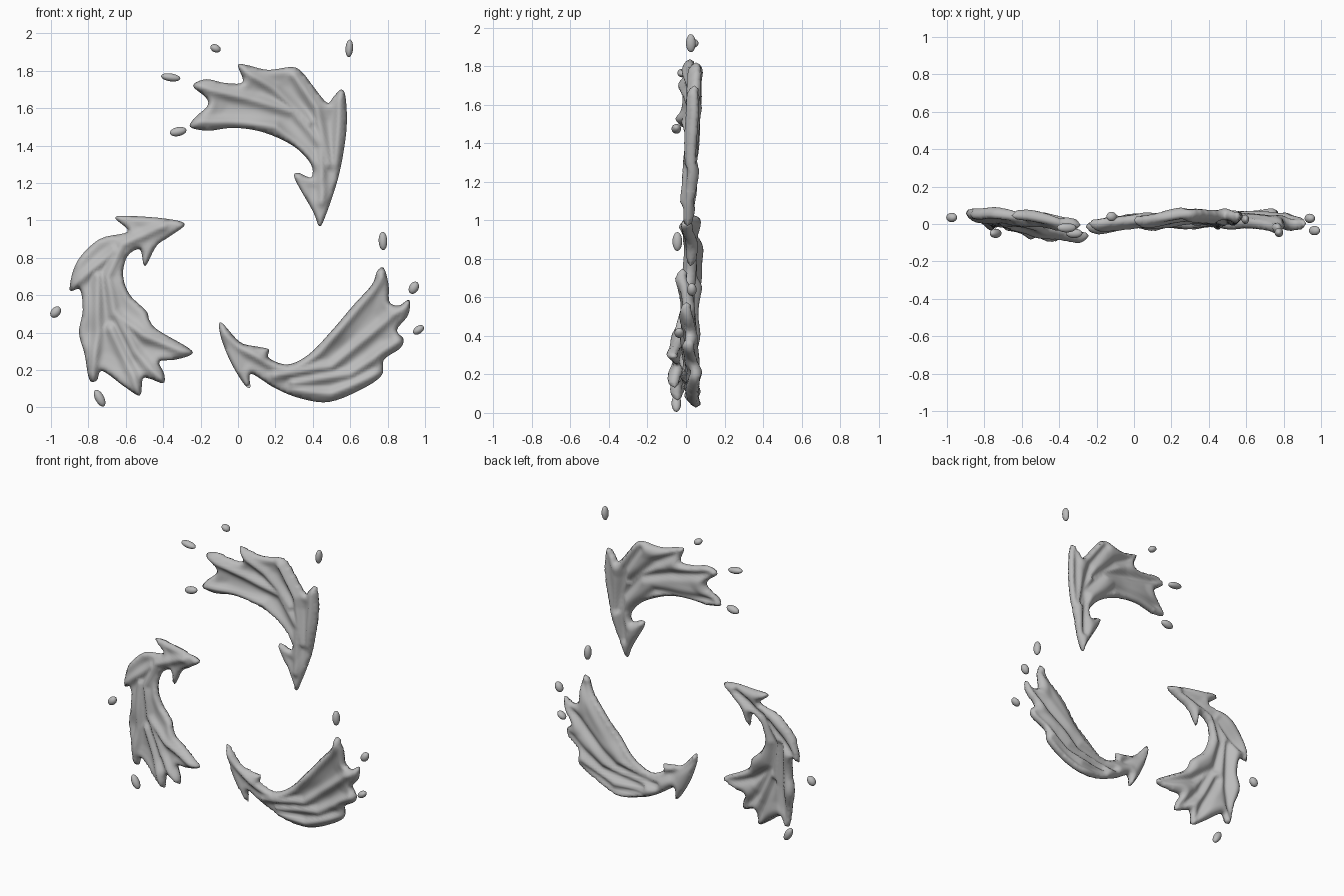
import bpy, bmesh, math
from mathutils import Vector
from mathutils.geometry import delaunay_2d_cdt, intersect_point_line

grey = bpy.data.materials.new("light_grey")
grey.diffuse_color = (0.5, 0.5, 0.5, 1)


def smooth_loop(pts, steps=5):
    """Closed Catmull-Rom curve through the outline points."""
    p = [Vector(q) for q in pts]
    n, out = len(p), []
    for i in range(n):
        a, b, c, d = p[i - 1], p[i], p[(i + 1) % n], p[(i + 2) % n]
        for s in range(steps):
            t = s / steps
            out.append(0.5 * (2 * b + (c - a) * t + (2 * a - 5 * b + 4 * c - d) * t * t
                              + (3 * b - a - 3 * c + d) * t ** 3))
    return out


def seg_dist(p, a, b):
    ab = b - a
    t = max(0, min(1, (p - a).dot(ab) / max(ab.length_squared, 1e-12)))
    return (p - a - ab * t).length


def path_dist(p, path):
    return min(seg_dist(p, a, b) for a, b in zip(path, path[1:]))


def splash(name, outline, depths, ridges, cell=0.014):
    """Thin rounded sheet: outline in x,z; depth anchors x,z,y; raised flow ridges."""
    loop = smooth_loop(outline)
    n = len(loop)
    closed = loop + loop[:1]
    ridges = [[Vector(q) for q in r] for r in ridges]
    xs, zs = [p.x for p in loop], [p.y for p in loop]
    pts = list(loop)
    for j in range(int((max(zs) - min(zs)) / cell) + 1):
        for i in range(int((max(xs) - min(xs)) / cell) + 1):
            q = Vector((min(xs) + (i + 0.5 * (j % 2)) * cell, min(zs) + j * cell))
            if path_dist(q, closed) > 0.007:
                pts.append(q)
    verts, _, faces, *_ = delaunay_2d_cdt(
        pts, [(i, (i + 1) % n) for i in range(n)], [], 1, 1e-5)

    bm = bmesh.new()
    front, back = {}, {}
    for k in {k for f in faces for k in f}:
        p = verts[k]
        d = path_dist(p, closed)
        # Middle depth blended from the anchors, then lifted along ridges
        w = [1 / ((p.x - x) ** 2 + (p.y - z) ** 2 + 0.004) for x, z, _ in depths]
        mid = sum(wi * a[2] for wi, a in zip(w, depths)) / sum(w)
        inner = min(1, d / 0.05)
        lift = max(math.exp(-(path_dist(p, r) / 0.028) ** 2) for r in ridges)
        mid += (0.012 - 0.03 * lift) * inner
        # Round rim, thinner middle
        t = min(1, d / 0.04)
        half = 0.03 * math.sqrt(max(0, 1 - (1 - t) ** 2))
        half -= 0.01 * min(1, max(0, d - 0.04) / 0.06)
        if d < 1e-4:
            front[k] = back[k] = bm.verts.new((p.x, mid, p.y))
        else:
            front[k] = bm.verts.new((p.x, mid - half, p.y))
            back[k] = bm.verts.new((p.x, mid + half, p.y))
    for f in faces:
        bm.faces.new([front[k] for k in f])
        tri = [back[k] for k in reversed(f)]
        if any(back[k] is not front[k] for k in f):
            bm.faces.new(tri)
    bmesh.ops.recalc_face_normals(bm, faces=bm.faces)
    for f in bm.faces:
        f.smooth = True
    me = bpy.data.meshes.new(name)
    bm.to_mesh(me)
    bm.free()
    me.materials.append(grey)
    bpy.context.collection.objects.link(bpy.data.objects.new(name, me))


# Upper splash, sweeping left from its pointed tail
splash("upper_splash", [
    (-.24, 1.72), (-.17, 1.755), (-.07, 1.735), (.025, 1.74), (0, 1.83), (.05, 1.83),
    (.16, 1.805), (.29, 1.82), (.345, 1.79), (.40, 1.72), (.475, 1.63), (.51, 1.66),
    (.55, 1.70), (.575, 1.66), (.58, 1.485), (.54, 1.245), (.47, 1.03), (.435, .97),
    (.40, 1.05), (.305, 1.22), (.32, 1.255), (.39, 1.23), (.39, 1.30), (.30, 1.395),
    (.14, 1.47), (-.02, 1.495), (-.16, 1.48), (-.255, 1.50), (-.23, 1.55),
    (-.165, 1.61), (-.17, 1.655)],
    [(-.23, 1.5, -.02), (-.2, 1.73, 0), (.03, 1.82, .02), (.1, 1.5, .01), (.32, 1.78, .06),
     (.3, 1.6, .06), (.55, 1.6, .045), (.43, 1.0, .005), (.32, 1.23, .01), (.5, 1.3, .035)],
    [[(.45, 1.1), (.45, 1.4), (.3, 1.58), (.1, 1.64), (-.2, 1.71)],
     [(.4, 1.3), (.2, 1.5), (-.22, 1.53)],
     [(.48, 1.3), (.42, 1.6), (.3, 1.78)],
     [(.38, 1.52), (.2, 1.7), (.03, 1.8)],
     [(.53, 1.3), (.55, 1.66)]])

# Left splash, sweeping down from its barbed tip
splash("left_splash", [
    (-.655, 1.01), (-.605, 1.025), (-.39, 1.01), (-.285, .98), (-.365, .915),
    (-.435, .865), (-.485, .77), (-.505, .765), (-.525, .845), (-.59, .81), (-.615, .71),
    (-.58, .605), (-.49, .515), (-.475, .47), (-.43, .415), (-.26, .315), (-.255, .28),
    (-.34, .255), (-.42, .245), (-.395, .18), (-.40, .13), (-.475, .155), (-.51, .15),
    (-.525, .065), (-.605, .11), (-.725, .195), (-.755, .145), (-.795, .15), (-.82, .285),
    (-.85, .40), (-.83, .52), (-.845, .63), (-.90, .63), (-.86, .78), (-.74, .90),
    (-.59, .94)],
    [(-.63, 1.01, .05), (-.3, .98, -.01), (-.5, .78, .03), (-.88, .66, .07), (-.75, .85, .06),
     (-.6, .65, .0), (-.83, .4, .05), (-.78, .17, .02), (-.65, .35, .0), (-.5, .4, -.05),
     (-.27, .3, -.075), (-.41, .15, -.07), (-.53, .09, -.05)],
    [[(-.4, .97), (-.62, .87), (-.7, .7), (-.66, .5), (-.5, .38), (-.28, .3)],
     [(-.75, .7), (-.75, .4), (-.78, .18)],
     [(-.65, .5), (-.55, .3), (-.42, .15)],
     [(-.68, .42), (-.53, .1)],
     [(-.66, .84), (-.87, .66)]])

# Lower splash, sweeping up to the right
splash("lower_splash", [
    (-.09, .455), (.01, .35), (.105, .325), (.165, .31), (.165, .265), (.265, .23),
    (.38, .285), (.505, .415), (.62, .55), (.715, .655), (.745, .73), (.78, .745),
    (.805, .655), (.81, .565), (.86, .545), (.915, .575), (.91, .495), (.85, .415),
    (.885, .365), (.865, .315), (.78, .255), (.77, .175), (.675, .105), (.49, .03),
    (.33, .05), (.195, .105), (.07, .18), (.065, .105), (.025, .135), (-.045, .255),
    (-.095, .39)],
    [(-.09, .43, .02), (.06, .13, .02), (.14, .29, .0), (.28, .22, .0), (.5, .4, -.01),
     (.77, .72, -.025), (.9, .55, .0), (.87, .35, .02), (.75, .17, .06), (.47, .05, .06),
     (.6, .3, .05), (.25, .1, .05)],
    [[(-.07, .4), (.1, .27), (.28, .2), (.43, .3), (.62, .52), (.77, .7)],
     [(.2, .17), (.5, .22), (.72, .4), (.88, .54)],
     [(.3, .13), (.6, .18), (.86, .35)],
     [(.3, .09), (.5, .07), (.74, .17)]])

# Stray droplets: x, y, z, half length, half width, tilt in degrees from +x
for i, (x, y, z, a, b, tilt) in enumerate([
        (-.12, .04, 1.92, .029, .021, -25), (-.36, -.02, 1.765, .052, .021, -8),
        (-.32, -.05, 1.475, .045, .024, 12), (.595, .025, 1.92, .047, .02, 86),
        (.775, -.045, .89, .049, .023, 92), (.94, .03, .64, .035, .025, 60),
        (.965, -.035, .415, .033, .021, 35), (-.975, .035, .51, .034, .025, 50),
        (-.74, -.05, .05, .049, .024, 118)]):
    bpy.ops.mesh.primitive_uv_sphere_add(segments=20, ring_count=12, radius=1, location=(x, y, z),
                                         rotation=(0, -math.radians(tilt), 0))
    drop = bpy.context.object
    drop.name = f"droplet_{i + 1}"
    drop.scale = (a, 0.025, b)
    bpy.ops.object.shade_smooth()
    drop.data.materials.append(grey)
